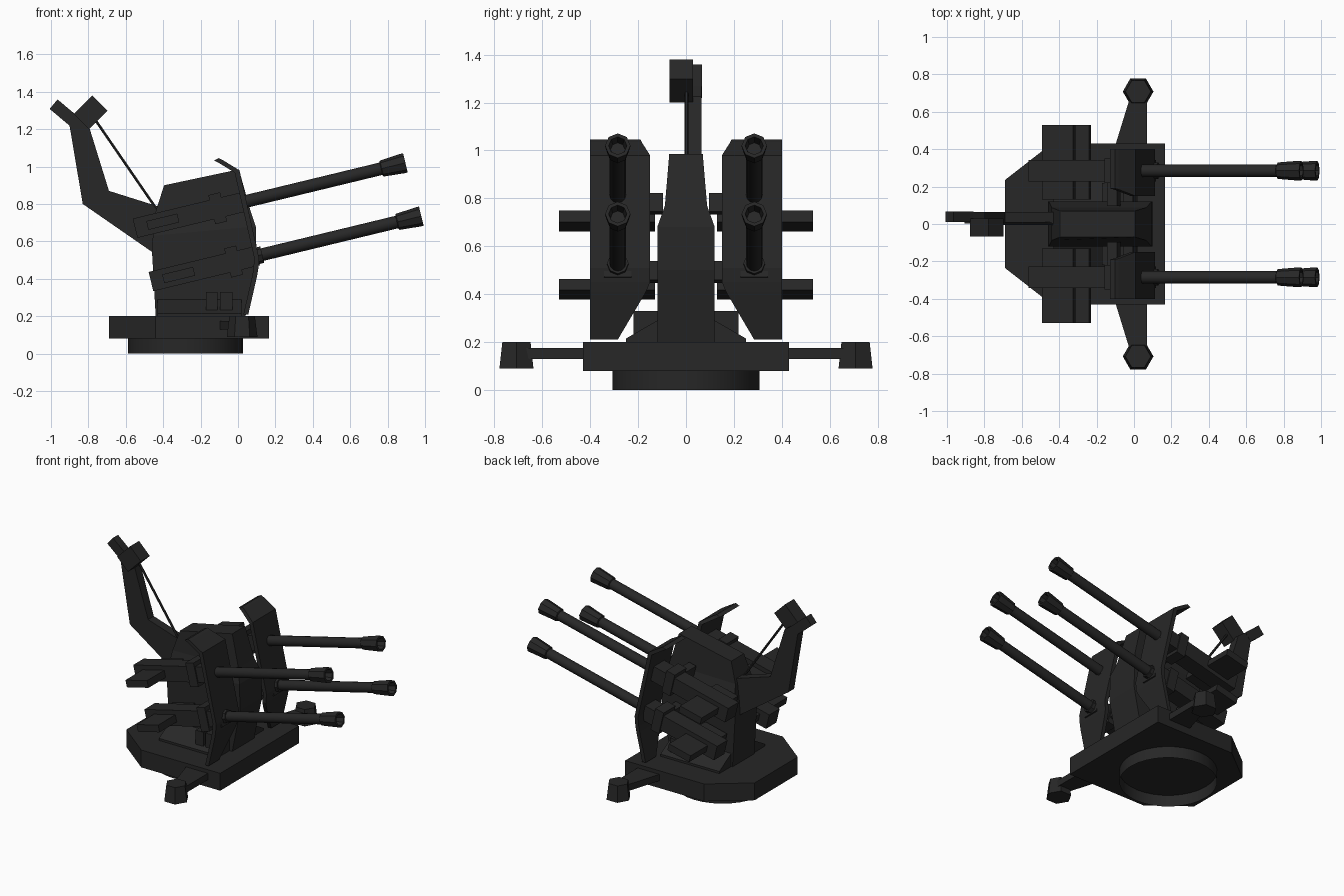
import bpy, bmesh, math
from mathutils import Matrix, Vector

if "Cube" in bpy.data.objects:
    bpy.data.objects.remove(bpy.data.objects["Cube"])

mat = bpy.data.materials.new("dark_metal")
mat.diffuse_color = (0.02, 0.02, 0.02, 1)
mat.use_nodes = True
mat.node_tree.nodes["Principled BSDF"].inputs["Base Color"].default_value = mat.diffuse_color
TILT = math.radians(13.6)


def finish(name, bm, smooth=False):
    bmesh.ops.recalc_face_normals(bm, faces=bm.faces)
    me = bpy.data.meshes.new(name)
    bm.to_mesh(me)
    bm.free()
    me.materials.append(mat)
    ob = bpy.data.objects.new(name, me)
    bpy.context.collection.objects.link(ob)
    if smooth:
        bpy.context.view_layer.objects.active = ob
        ob.select_set(True)
        bpy.ops.object.shade_smooth_by_angle(angle=math.radians(35))
        ob.select_set(False)
    return ob


def loft(name, rings, caps=True, closed=True, smooth=False):
    """Skin a list of equal-length point rings."""
    bm = bmesh.new()
    vs = [[bm.verts.new(p) for p in r] for r in rings]
    n = len(vs[0])
    for a, b in zip(vs, vs[1:]):
        for i in range(n if closed else n - 1):
            j = (i + 1) % n
            bm.faces.new((a[i], a[j], b[j], b[i]))
    if caps:
        bm.faces.new(vs[0])
        bm.faces.new(vs[-1])
    return finish(name, bm, smooth)


def box(name, lo, hi, m=Matrix()):
    pts = [(lo[0], lo[1]), (hi[0], lo[1]), (hi[0], hi[1]), (lo[0], hi[1])]
    return loft(name, [[m @ Vector((x, y, z)) for x, y in pts] for z in (lo[2], hi[2])])


def plate_xz(name, pts, y0, y1):
    return loft(name, [[(x, y, z) for x, z in pts] for y in (y0, y1)])


def lathe(name, prof, m, n=12, caps=True):
    """Revolve (distance, radius) pairs about the local x axis."""
    rings = [[m @ Vector((s, r * math.cos(2 * math.pi * i / n), r * math.sin(2 * math.pi * i / n)))
              for i in range(n)] for s, r in prof]
    return loft(name, rings, caps, smooth=n > 8)


def tilted(x, y, z, a=TILT):
    return Matrix.Translation((x, y, z)) @ Matrix.Rotation(-a, 4, 'Y')


# Base: open ring and chamfered deck
lathe("base_ring", [(0, 0.307), (0.08, 0.307)], tilted(-0.28, 0, 0, math.pi / 2), 32, caps=False)
deck = [(0.165, -0.43), (0.165, 0.43), (-0.44, 0.43), (-0.69, 0.235), (-0.69, -0.235), (-0.44, -0.43)]
loft("base_deck", [[(x, y, z) for x, y in deck] for z in (0.08, 0.2)])


# Central pedestal: rear x/z, front x/z, half width
def section(xb, zb, xf, zf, w):
    return [(xb, -w, zb), (xf, -w, zf), (xf, w, zf), (xb, w, zb)]


loft("pedestal", [section(-0.44, 0.2, 0.04, 0.2, 0.12), section(-0.46, 0.55, 0.10, 0.5, 0.12),
                  section(-0.455, 0.63, 0.095, 0.68, 0.12), section(-0.44, 0.76, 0.065, 0.77, 0.088),
                  section(-0.395, 0.90, 0.005, 0.985, 0.07)])

# Rear sight arm, sight box, eyepiece and strut
plate_xz("sight_arm", [(-0.905, 1.245), (-0.83, 0.80), (-0.44, 0.53), (-0.42, 0.785),
                       (-0.69, 0.87), (-0.80, 1.225), (-0.86, 1.27)], 0.003, 0.065)
box("sight_box", (-0.07, -0.068, -0.058), (0.07, 0.03, 0.058), tilted(-0.787, 0, 1.29, math.radians(45)))
box("sight_eyepiece", (-0.06, 0.01, -0.033), (0.08, 0.066, 0.033), tilted(-0.94, 0, 1.295, math.radians(-40)))
d = Vector((-0.43, 0, 0.765)) - Vector((-0.77, 0, 1.26))
lathe("sight_strut", [(0, 0.008), (d.length, 0.008)],
      tilted(-0.77, 0.002, 1.26, math.atan2(d.z, d.x)), 6)

for s, side in ((-1, "front"), (1, "rear")):
    # Outrigger arm and hexagonal foot
    arm = [(-0.10, s * 0.42), (0.07, s * 0.42), (0.07, s * 0.68), (-0.02, s * 0.68)]
    loft(side + "_outrigger_arm", [[(x, y, z) for x, y in arm] for z in (0.13, 0.175)])
    loft(side + "_outrigger_foot", [[(0.022 + r * math.cos(i * math.pi / 3),
                                      s * 0.708 + r * math.sin(i * math.pi / 3), z)
                                     for i in range(6)] for z, r in ((0.09, 0.082), (0.2, 0.068))])

    # Folded shield: x, z, inner y
    rows = [(-0.11, 1.045, 0.19), (-0.09, 1.035, 0.185), (0.0, 0.98, 0.15), (0.105, 0.51, 0.15),
            (0.10, 0.45, 0.15), (0.093, 0.41, 0.167), (0.047, 0.21, 0.285)]
    front = [(x + 0.008, z, y) for x, z, y in rows]
    back = [(x - 0.018, z - (0.012 if i < 3 else 0), y) for i, (x, z, y) in enumerate(rows)]
    loft(side + "_shield", [[f(p) for f in (lambda p: (p[0], s * p[2], p[1]),
                                            lambda p: (p[0], s * 0.40, p[1]))]
                            + [(b[0], s * 0.40, b[1]), (b[0], s * b[2], b[1])]
                            for p, b in zip(front, back)])

    # Deck brackets and sloped gusset beside the pedestal
    box(side + "_bracket", (-0.17, min(s * .11, s * .22), 0.2), (-0.11, max(s * .11, s * .22), 0.33))
    box(side + "_bracket_front", (-0.095, min(s * .11, s * .22), 0.2), (-0.03, max(s * .11, s * .22), 0.33))
    gus = [(s * 0.11, 0.2), (s * 0.25, 0.2), (s * 0.25, 0.215), (s * 0.12, 0.29), (s * 0.11, 0.29)]
    loft(side + "_gusset", [[(x, y, z) for y, z in gus] for x in (-0.43, 0.02)])

    for level, mx, mz in (("upper", 0.895, 1.02), ("lower", 0.98, 0.735)):
        # One gun, local x runs along the bore with the muzzle end at zero
        n = side + "_" + level
        m = tilted(mx, s * 0.285, mz)
        lathe(n + "_barrel", [(-1.0, 0.034), (-0.10, 0.034)], m)
        lathe(n + "_muzzle", [(-0.135, 0.034), (-0.13, 0.044), (-0.015, 0.053), (0, 0.053),
                              (0, 0.038), (-0.07, 0.03)], m, 8)
        lathe(n + "_barrel_collar", [(-0.91, 0.045), (-0.875, 0.045)], m, 8)
        box(n + "_receiver", (-1.487, -0.057, -0.053), (-0.90, 0.057, 0.053), m)
        box(n + "_receiver_clamp", (-1.065, -0.065, -0.08), (-1.0, 0.065, 0.08), m)
        ys = sorted((-s * 0.155, s * 0.245))
        box(n + "_ammo_box", (-1.42, ys[0], -0.025), (-1.25, ys[1], 0.023), m)
        ys = sorted((-s * 0.19, 0))
        box(n + "_trunnion", (-1.06, ys[0], -0.04), (-1.005, ys[1], 0.04), m)
